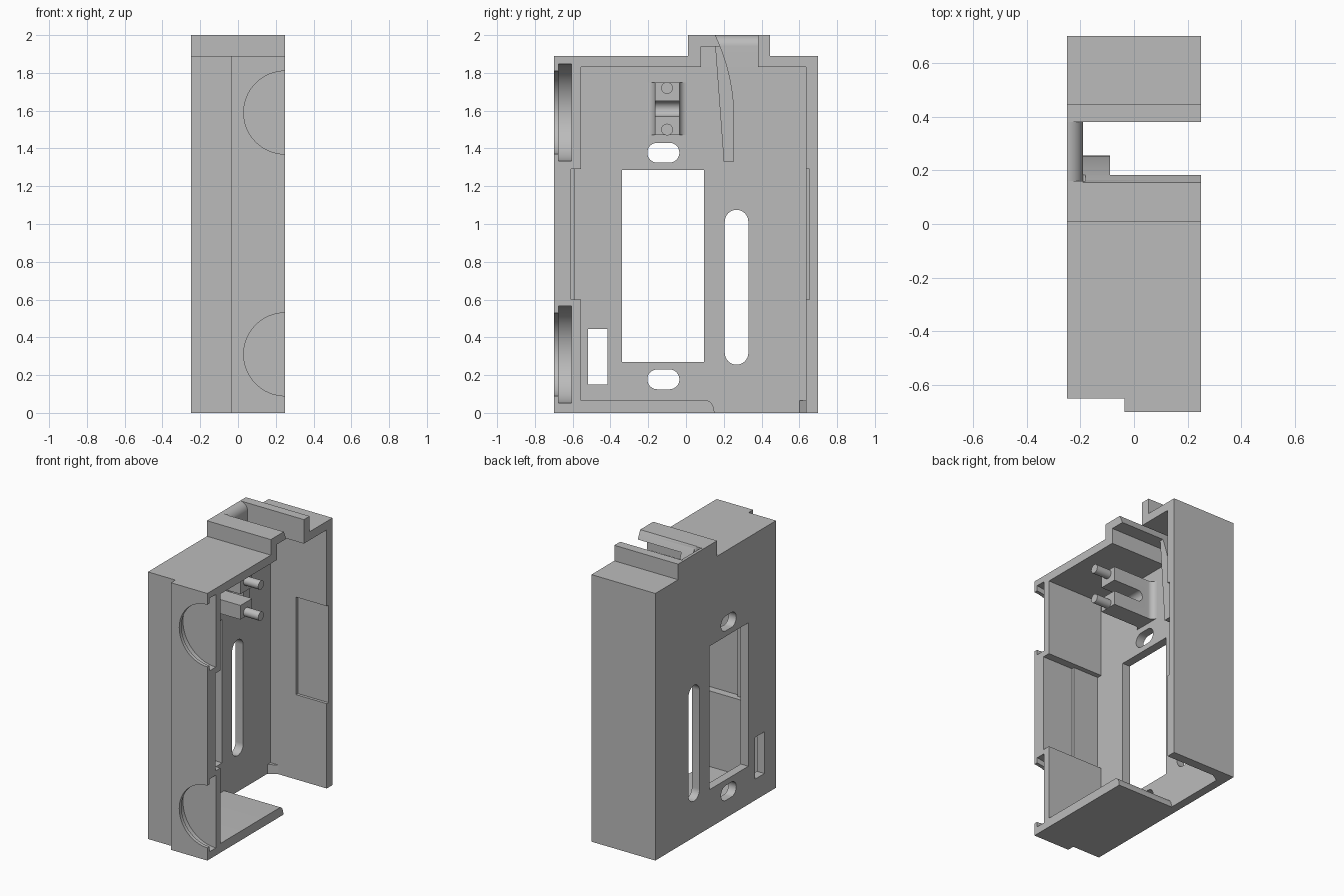
import bpy, bmesh
from math import sin, cos, pi, sqrt, radians
from mathutils import Vector

cube = bpy.data.objects.get("Cube")
if cube:
    bpy.data.objects.remove(cube, do_unlink=True)

grey = bpy.data.materials.new("plain grey")
grey.use_nodes = True
grey.diffuse_color = (0.5, 0.5, 0.5, 1)
grey.node_tree.nodes["Principled BSDF"].inputs["Base Color"].default_value = (0.5, 0.5, 0.5, 1)

BACK, FLOOR, RIM = -0.25, -0.19, 0.25   # x of the plate's outside, its inside, the open rim
OVER = 0.1                              # how far cutters overshoot


def prism(name, axis, pts, lo, hi):
    """Extrude a 2D outline along an axis; outline uses the other two axes in order."""
    def place(p, t):
        c = list(p)
        c.insert("xyz".index(axis), t)
        return Vector(c)
    bm = bmesh.new()
    a = [bm.verts.new(place(p, lo)) for p in pts]
    b = [bm.verts.new(place(p, hi)) for p in pts]
    bm.faces.new(a)
    bm.faces.new(b[::-1])
    n = len(pts)
    for i in range(n):
        j = (i + 1) % n
        bm.faces.new((a[i], b[i], b[j], a[j]))
    bmesh.ops.recalc_face_normals(bm, faces=bm.faces[:])
    me = bpy.data.meshes.new(name)
    bm.to_mesh(me)
    bm.free()
    me.materials.append(grey)
    ob = bpy.data.objects.new(name, me)
    bpy.context.collection.objects.link(ob)
    return ob


def rect(u0, u1, v0, v1):
    return [(u0, v0), (u1, v0), (u1, v1), (u0, v1)]


def arc(u, v, ru, rv, a0, a1, n=16):
    return [(u + ru * cos(radians(a0 + (a1 - a0) * i / n)),
             v + rv * sin(radians(a0 + (a1 - a0) * i / n))) for i in range(n + 1)]


def stadium(u0, u1, v0, v1):
    """Slot outline with round ends on the long direction."""
    r = min(u1 - u0, v1 - v0) / 2
    if u1 - u0 > v1 - v0:
        return arc(u1 - r, v0 + r, r, r, -90, 90) + arc(u0 + r, v0 + r, r, r, 90, 270)
    return arc(u0 + r, v1 - r, r, r, 0, 180) + arc(u0 + r, v0 + r, r, r, 180, 360)


def cut(target, *args):
    """Subtract a prism from the target and bake the result."""
    cutter = prism("cutter", *args)
    cutter.hide_render = True
    mod = target.modifiers.new("cut", "BOOLEAN")
    mod.operation, mod.solver, mod.object = "DIFFERENCE", "EXACT", cutter
    deps = bpy.context.evaluated_depsgraph_get()
    deps.update()
    baked = bpy.data.meshes.new_from_object(target.evaluated_get(deps))
    target.modifiers.clear()
    target.data = baked
    bpy.data.objects.remove(cutter, do_unlink=True)


def guide(z):
    """y of the curved guide surface at height z."""
    R, dz = 1.02, max(0, z - 1.56)
    return 0.255 - R + sqrt(R * R - dz * dz)


# Housing shell: outer outline with the raised top tab
shell = prism("housing_shell", "x", [
    (-0.7, 0), (0.7, 0), (0.7, 1.89), (0.445, 1.89), (0.445, 2),
    (0.01, 2), (0.01, 1.89), (-0.7, 1.89)], BACK, RIM)

# Main cavity, open at the bottom rear and through the slot in the tab
lip = [(guide(z), z) for z in (2.04, 2.0, 1.98, 1.96, 1.94)]
cavity = [(-0.555, 0.065)] + arc(0.11, 0, 0.04, 0.065, 90, 0)
cavity += [(0.15, -OVER), (0.635, -OVER), (0.635, 1.83), (0.38, 1.83), (0.38, 2.04)]
cavity += lip + [(0.08, 1.94), (0.08, 1.83), (-0.555, 1.83)]
cut(shell, "x", cavity, FLOOR, RIM + OVER)

# Rounded plate edge inside the tab slot
cut(shell, "y", arc(BACK, 1.94, 0.06, 0.06, 0, 90) + [(BACK, 2.1), (-0.18, 2.1), (-0.18, 1.94)],
    0.16, 0.38)

# Step in the front wall
cut(shell, "z", rect(BACK - OVER, -0.035, -0.8, -0.65), -OVER, 2.1)

# Half-round blind pockets with an undercut
for z in (0.31, 1.59):
    cut(shell, "y", arc(RIM, z, 0.22, 0.22, 0, 360, 64)[:-1], -0.8, -0.65)
    cut(shell, "y", arc(RIM, z, 0.257, 0.257, 0, 360, 64)[:-1], -0.675, -0.605)

# Snap recesses in the front and rear walls
cut(shell, "x", rect(-0.59, -0.5, 0.6, 1.29), FLOOR, RIM + OVER)
cut(shell, "x", rect(-0.61, -0.5, 0.6, 1.29), 0.01, RIM + OVER)
cut(shell, "x", rect(0.6, 0.655, 0.6, 1.29), 0.01, RIM + OVER)

# Openings through the plate
for outline in (rect(-0.34, 0.095, 0.27, 1.285),
                rect(-0.52, -0.415, 0.15, 0.445),
                stadium(-0.205, -0.035, 1.325, 1.43),
                stadium(-0.205, -0.035, 0.125, 0.23),
                stadium(0.205, 0.33, 0.255, 1.075)):
    cut(shell, "x", outline, BACK - OVER, FLOOR + 0.05)

# Curved guide rib below the slot
heights = [1.94 - 0.38 * i / 16 for i in range(17)]
rib = prism("guide_rib", "x", [(0.155, 1.94)] + [(guide(z), z) for z in heights]
            + [(0.255, 1.33), (0.2, 1.33)], FLOOR - 0.01, -0.09)

# Mounting block with filleted foot and a round-bottomed channel
r, top = 0.04, 0.135
foot = [(FLOOR - 0.01, -0.205)] + arc(FLOOR + r, -0.205, r, r, 180, 90)
foot += [(top, -0.165), (top, -0.035)]
foot += arc(FLOOR + r, 0.005, r, r, 270, 180) + [(FLOOR - 0.01, 0.005)]
block = prism("mounting_block", "z", foot, 1.47, 1.75)
cut(block, "y", stadium(-0.1, top + OVER, 1.57, 1.65), -0.3, 0.1)

# Pegs on the block
pegs = [prism(name, "x", arc(-0.1, z, 0.031, 0.031, 0, 360, 32)[:-1], top - 0.01, RIM)
        for name, z in (("lower_peg", 1.5), ("upper_peg", 1.72))]

# Small wedge in the bottom rear corner
prism("corner_wedge", "z", [(FLOOR - 0.01, 0.6), (FLOOR, 0.6), (-0.12, 0.64),
                            (FLOOR - 0.01, 0.64)], 0, 0.065)

# Smooth the rounded surfaces, keep corners sharp
bpy.ops.object.select_all(action="DESELECT")
for ob in [shell, rib, block] + pegs:
    ob.select_set(True)
bpy.context.view_layer.objects.active = shell
bpy.ops.object.shade_smooth_by_angle(angle=radians(25))
